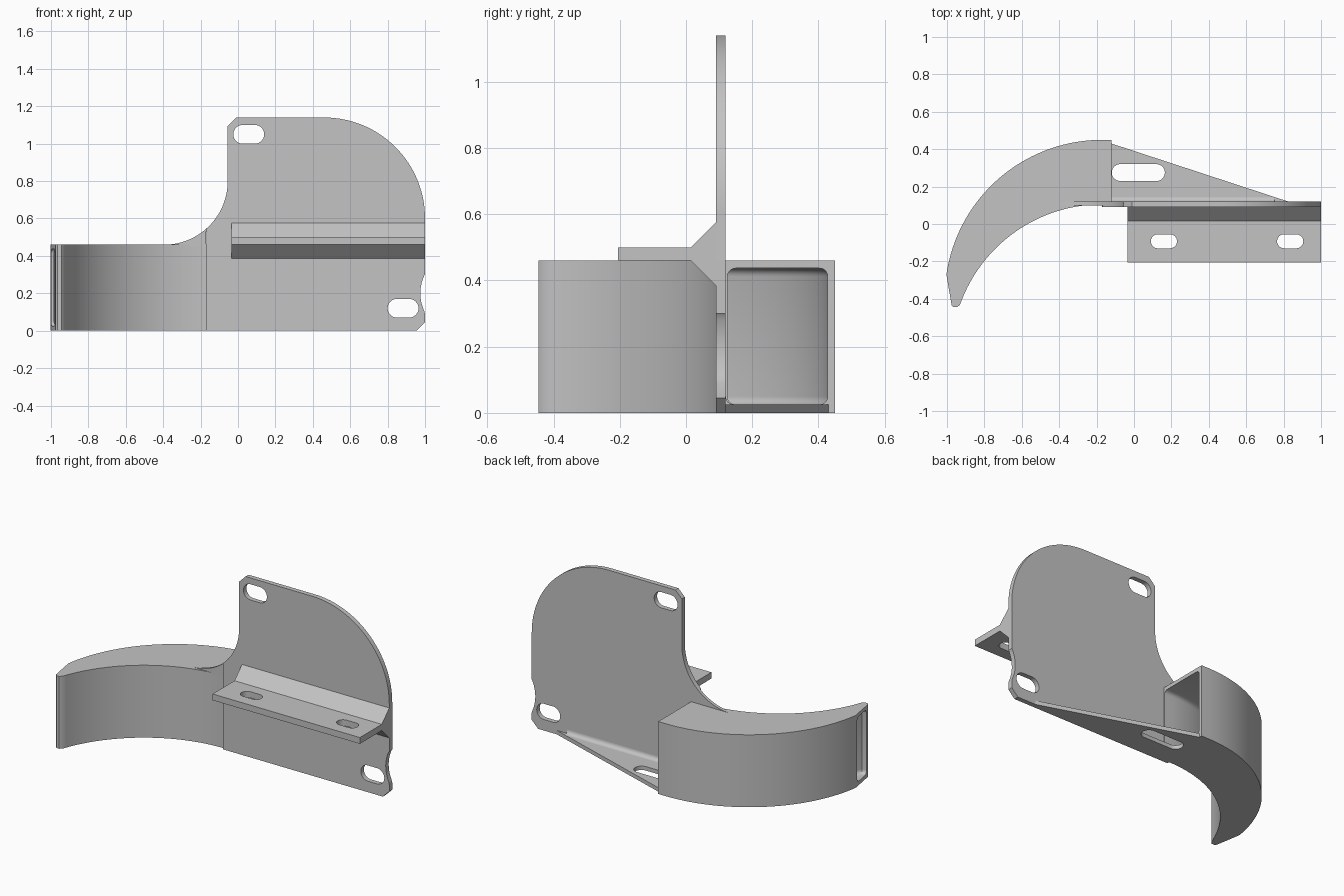
import bpy, bmesh
from math import sin, cos, radians, atan2, degrees
from mathutils import Vector

cube = bpy.data.objects.get("Cube")
if cube:
    bpy.data.objects.remove(cube)

grey = bpy.data.materials.new("plain grey")
grey.use_nodes = True
colour = (0.55, 0.55, 0.55, 1)
grey.diffuse_color = colour
grey.node_tree.nodes["Principled BSDF"].inputs["Base Color"].default_value = colour


def arc(cx, cy, r, a0, a1, n=24):
    """Points on a circle, angles in degrees."""
    steps = [radians(a0 + (a1 - a0) * i / n) for i in range(n + 1)]
    return [(cx + r * cos(a), cy + r * sin(a)) for a in steps]


def prism(name, outline, axis, lo, hi, bevel=0):
    """Extrude a 2D outline along an axis from lo to hi."""
    place = {"x": lambda u, v, w: (w, u, v),
             "y": lambda u, v, w: (u, w, v),
             "z": lambda u, v, w: (u, v, w)}[axis]
    bm = bmesh.new()
    face = bm.faces.new([bm.verts.new(place(u, v, lo)) for u, v in outline])
    ext = bmesh.ops.extrude_face_region(bm, geom=[face], use_keep_orig=True)
    top = [g for g in ext["geom"] if isinstance(g, bmesh.types.BMFace)][0]
    moved = [g for g in ext["geom"] if isinstance(g, bmesh.types.BMVert)]
    bmesh.ops.translate(bm, verts=moved, vec=Vector(place(0, 0, hi - lo)))
    if bevel:
        rims = list(face.edges) + list(top.edges)
        bmesh.ops.bevel(bm, geom=rims, offset=bevel, segments=5,
                        profile=0.5, affect="EDGES", clamp_overlap=True)
    bmesh.ops.recalc_face_normals(bm, faces=bm.faces)
    mesh = bpy.data.meshes.new(name)
    bm.to_mesh(mesh)
    bm.free()
    mesh.materials.append(grey)
    ob = bpy.data.objects.new(name, mesh)
    bpy.context.collection.objects.link(ob)
    return ob


def slot(axis, u0, u1, v0, v1, lo, hi, r=None):
    """Cutter with rounded ends."""
    r = r or (v1 - v0) / 2
    pts = []
    for cx, cy, a in ((u1 - r, v1 - r, 0), (u0 + r, v1 - r, 90),
                      (u0 + r, v0 + r, 180), (u1 - r, v0 + r, 270)):
        pts += arc(cx, cy, r, a, a + 89, 8)
    return prism("slot_cutter", pts, axis, lo, hi)


def cut(ob, *cutters):
    """Subtract the cutters, apply the result and remove them."""
    for c in cutters:
        c.hide_render = True
        m = ob.modifiers.new("cut", "BOOLEAN")
        m.operation = "DIFFERENCE"
        m.solver = "EXACT"
        m.object = c
    dg = bpy.context.evaluated_depsgraph_get()
    mesh = bpy.data.meshes.new_from_object(ob.evaluated_get(dg))
    ob.modifiers.clear()
    ob.data = mesh
    for c in cutters:
        bpy.data.objects.remove(c)


# Upright plate with a large rounded corner, edge notch and two slots
outline = [(-0.17, 0), (0.955, 0), (1, 0.045), (1, 0.09)]
outline += arc(1.2, 0.2, 0.225, 205, 155, 12)
outline += [(1, 0.3)] + arc(0.46, 0.6, 0.54, 0, 90, 32)
outline += [(-0.01, 1.14), (-0.055, 1.095)]
outline += arc(-0.395, 0.8, 0.34, 0, -48.5, 16)
plate = prism("upright_plate", outline, "y", 0.09, 0.12)
cut(plate, slot("y", -0.025, 0.14, 1.0, 1.1, 0, 0.3),
    slot("y", 0.8, 0.965, 0.07, 0.17, 0, 0.3))

# Curved web blending the plate into the duct
web = prism("plate_web", arc(-0.395, 0.8, 0.34, -48.5, -90, 16) + [(-0.39, 0.45), (-0.17, 0.45)],
            "y", 0.1, 0.12)

# Mounting shelf with sloped braces above and below
shelf = prism("mounting_shelf",
              [(0.095, 0.58), (0.015, 0.5), (-0.205, 0.5),
               (-0.205, 0.46), (0.015, 0.46), (0.095, 0.38)], "x", -0.035, 1)
cut(shelf, *[slot("z", x, x + 0.14, -0.13, -0.055, 0.3, 0.7) for x in (0.09, 0.765)])


# Curved hollow duct, open at both ends
def angle(x, y, cy):
    return degrees(atan2(y - cy, x + 0.17))


out_c, in_c = -0.392, -0.702
body = [(-0.12, 0.45)] + arc(-0.17, out_c, 0.842, 90, angle(-1, -0.27, out_c), 40)
body += [(-0.975, -0.435), (-0.965, -0.445), (-0.945, -0.445)]
body += arc(-0.17, in_c, 0.807, angle(-0.93, -0.43, in_c), 90, 40) + [(-0.12, 0.105)]
duct = prism("curved_duct", body, "z", 0, 0.46)
hollow = [(-0.05, 0.428)] + arc(-0.17, out_c, 0.82, 90, angle(-0.984, -0.29, out_c), 40)
hollow += [(-1.06, -0.29), (-1.06, -0.415)]
hollow += arc(-0.17, in_c, 0.827, angle(-0.945, -0.415, in_c), 90, 40) + [(-0.05, 0.125)]
cut(duct, prism("hollow_cutter", hollow, "z", 0.025, 0.437, bevel=0.025))

# Triangular floor with a slot, and the fillet where it meets the plate
floor = prism("floor_gusset", [(-0.12, 0.115), (0.84, 0.115), (-0.12, 0.43)], "z", 0, 0.025)
cut(floor, slot("z", -0.119, 0.165, 0.23, 0.32, -0.1, 0.1))
fillet = prism("floor_fillet",
               [(0.115, 0.02)] + arc(0.145, 0.05, 0.025, 270, 180, 6), "x", -0.13, 0.75)

# Smooth curves, sharp corners
bpy.ops.object.select_all(action="DESELECT")
for ob in (plate, web, shelf, duct, floor, fillet):
    ob.select_set(True)
bpy.context.view_layer.objects.active = plate
bpy.ops.object.shade_smooth_by_angle(angle=radians(30))
